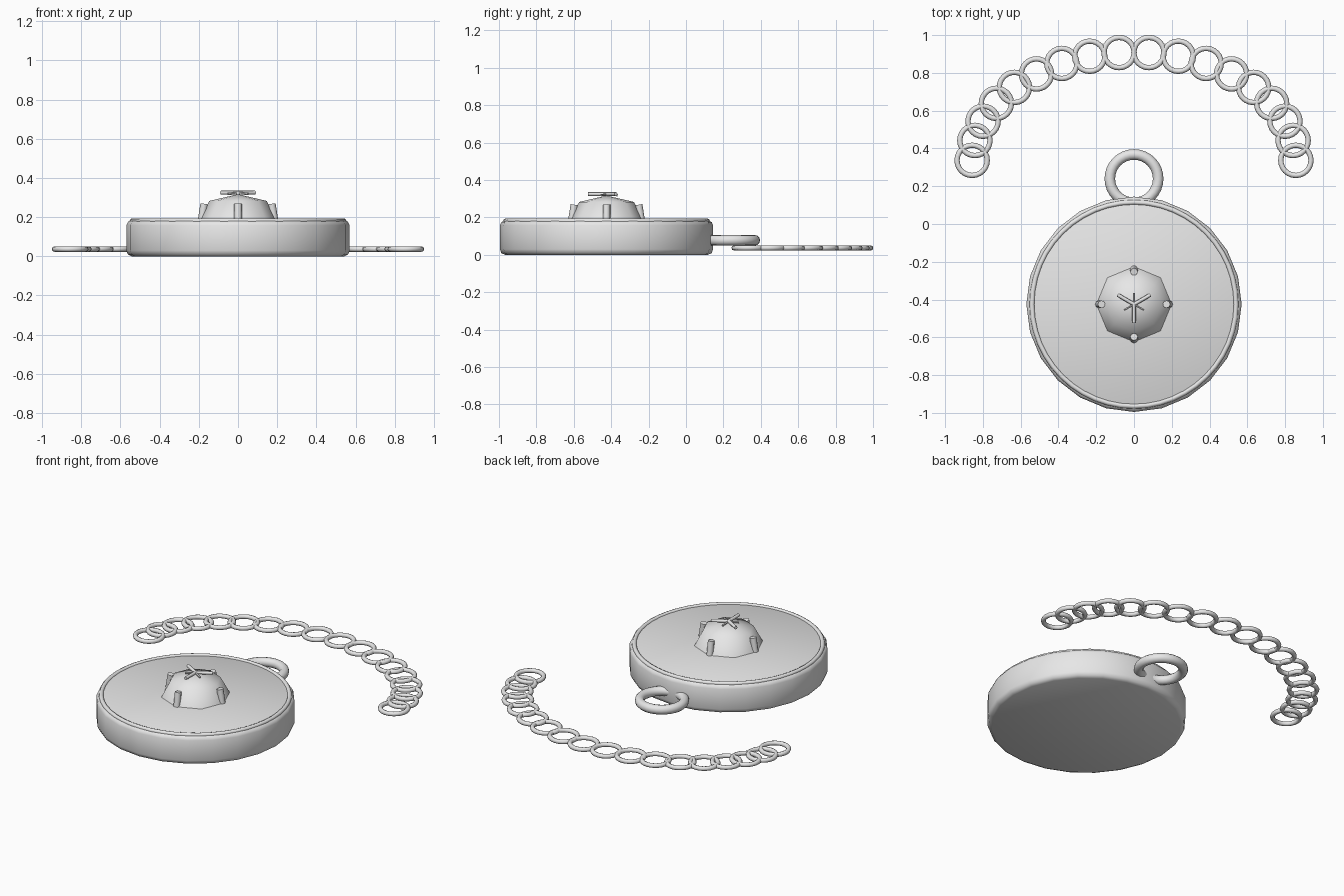
import bpy, bmesh
from math import cos, sin, pi, radians
from mathutils import Vector

if "Cube" in bpy.data.objects:
    bpy.data.objects.remove(bpy.data.objects["Cube"])

metal = bpy.data.materials.new("grey metal")
metal.use_nodes = True
metal.diffuse_color = (0.8, 0.8, 0.8, 1)
metal.node_tree.nodes["Principled BSDF"].inputs["Base Color"].default_value = (0.8, 0.8, 0.8, 1)

CENTRE = Vector((0, -0.425, 0))


def finish(obj, name, angle=40):
    obj.name = obj.data.name = name
    obj.data.materials.append(metal)
    bpy.ops.object.select_all(action='DESELECT')
    obj.select_set(True)
    bpy.context.view_layer.objects.active = obj
    bpy.ops.object.shade_smooth_by_angle(angle=radians(angle))
    return obj


def lathe(name, profile, sides, angle):
    """Stack rings of (radius, height) around the medallion centre."""
    bm = bmesh.new()
    rings = []
    for r, z in profile:
        if r == 0:
            rings.append([bm.verts.new(CENTRE + Vector((0, 0, z)))] * sides)
        else:
            rings.append([bm.verts.new(CENTRE + Vector((r * cos(2 * pi * i / sides),
                          r * sin(2 * pi * i / sides), z))) for i in range(sides)])
    for low, high in zip(rings, rings[1:]):
        for i in range(sides):
            j = (i + 1) % sides
            corners = list(dict.fromkeys((low[i], low[j], high[j], high[i])))
            bm.faces.new(corners)
    if profile[0][0] > 0:
        bm.faces.new(rings[0][::-1])
    if profile[-1][0] > 0:
        bm.faces.new(rings[-1])
    mesh = bpy.data.meshes.new(name)
    bm.to_mesh(mesh)
    bm.free()
    obj = bpy.data.objects.new(name, mesh)
    bpy.context.collection.objects.link(obj)
    return finish(obj, name, angle)


def ring(name, location, major, minor, segments, sides):
    bpy.ops.mesh.primitive_torus_add(location=location, major_radius=major, minor_radius=minor,
                                     major_segments=segments, minor_segments=sides)
    return finish(bpy.context.object, name, 80)


def rod(name, start, end, radius, sides):
    axis = end - start
    bpy.ops.mesh.primitive_cylinder_add(vertices=sides, radius=radius, depth=axis.length,
                                        location=(start + end) / 2)
    obj = bpy.context.object
    obj.rotation_euler = axis.to_track_quat('Z', 'Y').to_euler()
    return finish(obj, name, 50)


def polar(radius, degrees, z):
    a = radians(degrees)
    return CENTRE + Vector((radius * cos(a), radius * sin(a), z))


# Medallion disc with bevelled edges, and its raised rim
lathe("medallion_body", [(0.542, 0), (0.562, 0.009), (0.57, 0.03), (0.57, 0.158),
                         (0.562, 0.176), (0.545, 0.184)], 24, 50)
ring("medallion_rim", CENTRE + Vector((0, 0, 0.181)), 0.54, 0.013, 48, 8)

# Faceted stone and the four prongs gripping it
lathe("stone", [(0.2, 0.182), (0.146, 0.283), (0, 0.317)], 8, 60)
for k in range(4):
    rod(f"prong_{k + 1}", polar(0.186, 90 * k, 0.18), polar(0.172, 90 * k, 0.268), 0.02, 8)

# Star mark on the stone: three long rays and three short ones between them
for k in range(3):
    rod(f"long_ray_{k + 1}", polar(0, 0, 0.325), polar(0.1, 30 + 120 * k, 0.325), 0.01, 8)
    rod(f"short_ray_{k + 1}", polar(0, 0, 0.323), polar(0.06, 90 + 120 * k, 0.319), 0.006, 6)

# Hanging loop
ring("hanging_loop", (0, 0.24, 0.078), 0.128, 0.028, 32, 12)

# Chain links along a half ellipse
LINKS = 18
for k in range(LINKS):
    t = pi * k / (LINKS - 1)
    ring(f"chain_link_{k + 1}", (0.857 * cos(t), 0.337 + 0.573 * sin(t), 0.037),
         0.08, 0.014, 24, 8)
